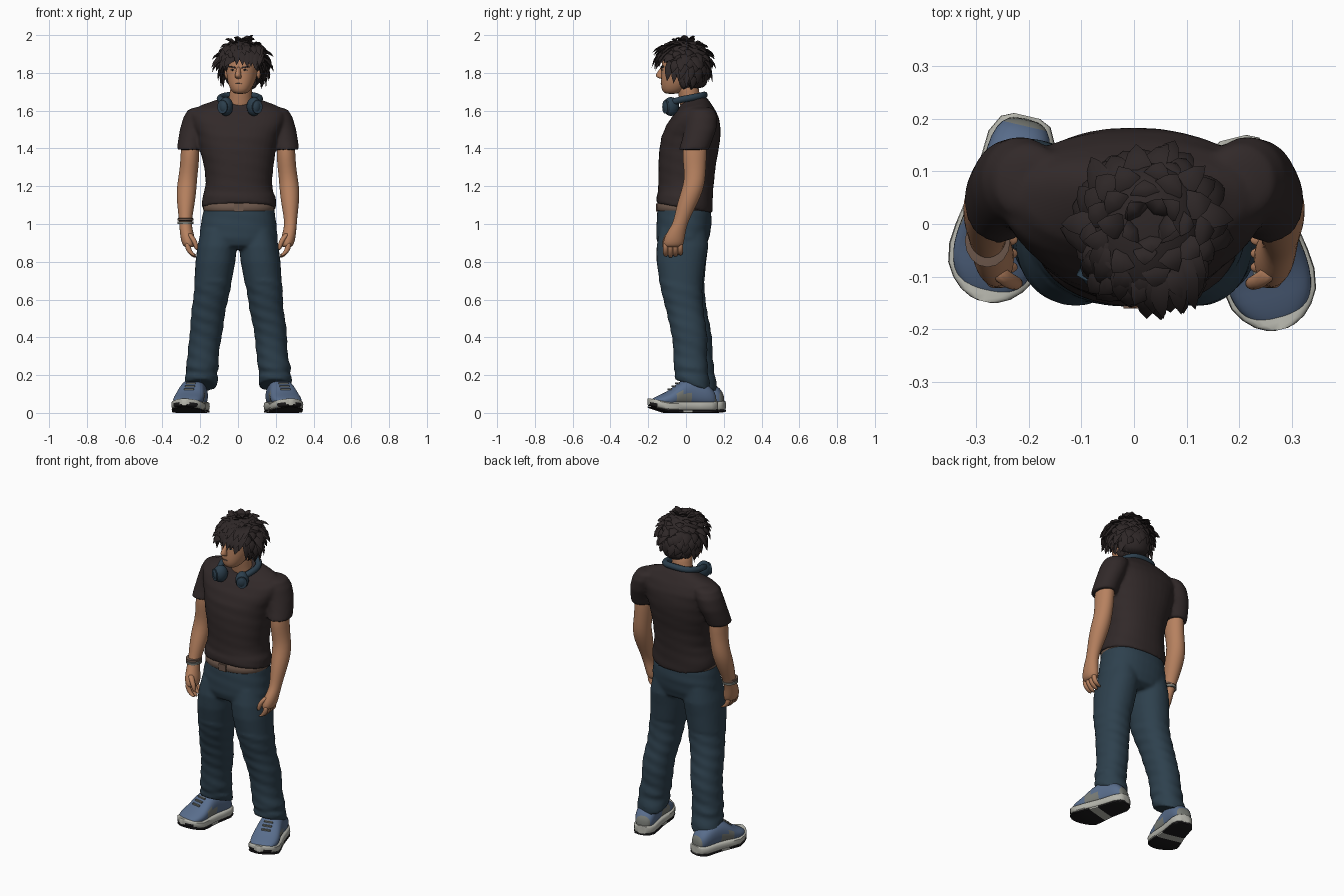
import bpy, bmesh, math, random
from mathutils import Vector, Matrix

if "Cube" in bpy.data.objects:
    bpy.data.objects.remove(bpy.data.objects["Cube"])

random.seed(7)
PI = math.pi
I4 = Matrix.Identity(4)


def mat(name, r, g, b):
    m = bpy.data.materials.new(name)
    m.diffuse_color = (r, g, b, 1)
    m.use_nodes = True
    m.node_tree.nodes["Principled BSDF"].inputs["Base Color"].default_value = m.diffuse_color
    return m


HAIR = mat("hair_black", .027, .020, .020)
SHIRT = mat("shirt_charcoal", .031, .022, .022)
SKIN = mat("skin_tan", .47, .22, .115)
DENIM = mat("denim_blue", .027, .052, .075)
BELT = mat("belt_brown", .15, .095, .07)
SHOE = mat("shoe_blue", .10, .155, .265)
SOLE = mat("sole_grey", .46, .46, .41)
TREAD = mat("tread_black", .012, .011, .012)
PHONES = mat("headphone_blue", .025, .050, .075)
ACCENT = mat("trim_grey", .19, .20, .18)


def finish(name, bm, mats, sub=0, sharp=40, M=I4, voxel=0):
    bmesh.ops.recalc_face_normals(bm, faces=bm.faces)
    bm.transform(M)
    me = bpy.data.meshes.new(name)
    bm.to_mesh(me)
    bm.free()
    for m in mats:
        me.materials.append(m)
    ob = bpy.data.objects.new(name, me)
    bpy.context.collection.objects.link(ob)
    for p in me.polygons:
        p.use_smooth = True
    if not sub and not voxel:
        me.set_sharp_from_angle(angle=math.radians(sharp))
    if sub:
        md = ob.modifiers.new("smooth", 'SUBSURF')
        md.levels = md.render_levels = sub
    if voxel:
        md = ob.modifiers.new("merge", 'REMESH')
        md.mode, md.voxel_size, md.use_smooth_shade = 'VOXEL', voxel, True
        md = ob.modifiers.new("soften", 'SMOOTH')
        md.factor, md.iterations = .5, 5
    return ob


def bridge(bm, rings):
    """Join successive rings of points and cap both ends."""
    vs = [[bm.verts.new(p) for p in r] for r in rings]
    n = len(vs[0])
    for a, b in zip(vs, vs[1:]):
        for i in range(n):
            j = (i + 1) % n
            bm.faces.new((a[i], a[j], b[j], b[i]))
    bm.faces.new(vs[0])
    bm.faces.new(vs[-1])


def spow(v, e):
    return math.copysign(abs(v) ** e, v)


def loft(name, rows, m, n=20, e=1.0, fold=0, sub=1, M=I4, into=None):
    """Rows are x, y, z, x radius, y radius and an optional slope in y."""
    rows = [tuple(r) + (0,) * (6 - len(r)) for r in rows]
    if fold:
        rows = [tuple(p + (q - p) * k / 4 for p, q in zip(a, b))
                for a, b in zip(rows, rows[1:]) for k in range(4)] + [rows[-1]]
    rings = []
    for x, y, z, rx, ry, sl in rows:
        ring = []
        for i in range(n):
            a = 2 * PI * i / n
            f = 1 + fold * math.sin(2 * a + z * 60) * math.sin(z * 31 + a)
            dy = ry * f * spow(math.sin(a), e)
            ring.append((x + rx * f * spow(math.cos(a), e), y + dy, z + sl * dy))
        rings.append(ring)
    bm = bmesh.new()
    bridge(bm, rings)
    if into:
        bmesh.ops.recalc_face_normals(bm, faces=bm.faces)
        me = bpy.data.meshes.new(name)
        bm.to_mesh(me)
        bm.free()
        into.from_mesh(me)
        bpy.data.meshes.remove(me)
        return None
    return finish(name, bm, [m], sub, M=M)


def prim(name, kind, m, loc, scale, rot=(0, 0, 0), M=I4):
    bm = bmesh.new()
    if kind == "ball":
        bmesh.ops.create_uvsphere(bm, u_segments=18, v_segments=12, radius=1)
    elif kind == "disc":
        bmesh.ops.create_cone(bm, cap_ends=True, segments=20, radius1=1, radius2=1, depth=2)
    else:
        bmesh.ops.create_cube(bm, size=2)
    T = Matrix.Translation(loc)
    for ax, r in zip("XYZ", rot):
        T = T @ Matrix.Rotation(r, 4, ax)
    return finish(name, bm, [m], M=M @ T @ Matrix.Diagonal((*scale, 1)))


# Shirt body, tilted at the hem and neckline; sleeves are merged into it below
shirt, jeans = bmesh.new(), bmesh.new()
loft("torso", [
    (.005, -.008, 1.084, .196, .148, -.17), (.005, -.007, 1.108, .197, .149, -.13),
    (.005, -.006, 1.14, .194, .148, -.07), (.005, -.002, 1.17, .183, .146),
    (.005, 0, 1.22, .175, .147), (.003, .005, 1.30, .183, .151),
    (0, .016, 1.39, .200, .157), (0, .026, 1.47, .217, .157, .05),
    (0, .038, 1.54, .245, .140, .10), (0, .042, 1.59, .248, .112, .15),
    (.003, .042, 1.624, .205, .088, .2), (.006, .037, 1.646, .130, .070, .35),
    (.01, .032, 1.660, .085, .060, .42)], SHIRT, n=36, e=.88, fold=.012, into=shirt)

# Hips and belt
loft("hips", [
    (.004, -.01, 1.10, .180, .137), (.004, -.01, 1.06, .190, .143),
    (.004, -.011, 1.0, .200, .146), (.004, -.016, .93, .207, .141),
    (.004, -.018, .885, .203, .127), (.004, -.018, .865, .17, .09)],
    DENIM, n=36, e=.88, fold=.012, into=jeans)
loft("belt", [(.004, -.01, 1.062, .180, .138), (.004, -.01, 1.065, .192, .148),
              (.004, -.01, 1.114, .188, .146), (.004, -.01, 1.117, .175, .135)], BELT, n=28, e=.88)
prim("belt_buckle", "box", BELT, (.004, -.155, 1.088), (.024, .005, .021))

for s, tag in ((1, "left"), (-1, "right")):
    # Trouser leg: z, inner x, outer x, front y, back y, slope
    legs = [(.97, .008, .195, -.14, .11), (.88, .006, .215, -.156, .118),
            (.80, .014, .225, -.156, .103), (.70, .033, .231, -.141, .089),
            (.60, .053, .238, -.123, .086), (.53, .066, .245, -.101, .096),
            (.47, .077, .253, -.086, .107), (.38, .091, .260, -.073, .112),
            (.29, .102, .267, -.064, .112), (.24, .103, .279, -.065, .119),
            (.21, .113, .274, -.055, .114), (.185, .106, .284, -.063, .123, -.2),
            (.160, .110, .284, -.062, .125, -.3), (.145, .111, .283, -.060, .124, -.35)]
    rows = []
    for r in legs:
        sh = .045 * max(0, 1 - r[0] / .88) if s < 0 else 0
        rows.append((s * (r[1] + r[2]) / 2, (r[3] + r[4]) / 2 + sh, r[0],
                     (r[2] - r[1]) / 2, (r[4] - r[3]) / 2, r[5] if len(r) > 5 else 0))
    loft("trouser_leg", rows[:4], DENIM, n=28, e=.92, into=jeans)
    loft("trouser_shin", rows[3:], DENIM, n=28, e=.92, fold=.045, into=jeans)

    # Sleeve
    loft("sleeve", [(s * a, *r) for a, *r in (
        (.185, .075, 1.618, .04, .05), (.197, .080, 1.605, .068, .070),
        (.214, .083, 1.565, .075, .083), (.235, .076, 1.50, .073, .085),
        (.250, .058, 1.44, .068, .081), (.256, .044, 1.40, .067, .080),
        (.256, .042, 1.393, .066, .079))], SHIRT, n=28, into=shirt)
    # Arm down to the knuckles
    loft(tag + "_arm", [(s * a, *r) for a, *r in (
        (.25, .050, 1.46, .046, .060), (.254, .045, 1.38, .051, .067),
        (.257, .046, 1.31, .050, .061), (.267, .048, 1.24, .051, .056),
        (.273, .034, 1.18, .054, .059), (.276, .008, 1.11, .048, .055),
        (.278, -.018, 1.04, .037, .044), (.278, -.032, 1.0, .034, .041),
        (.274, -.048, .965, .035, .048), (.266, -.062, .925, .039, .056),
        (.261, -.068, .89, .035, .055), (.258, -.07, .875, .023, .046))], SKIN, n=16)
    # Curled fingers and thumb
    for i in range(4):
        y = -.108 + .026 * i
        tip = .822 + .006 * abs(i - 1)
        loft(tag + "_finger", [(s * .268, y, .905, .014, .015), (s * .266, y, .872, .017, .0155),
                               (s * .250, y, .845, .016, .0145), (s * .232, y, tip + .004, .013, .013),
                               (s * .226, y, tip, .006, .006)], SKIN, n=8)
    loft(tag + "_thumb", [(s * .262, -.088, .955, .016, .018), (s * .240, -.107, .925, .017, .017),
                          (s * .224, -.113, .895, .015, .015), (s * .219, -.112, .860, .009, .010)],
         SKIN, n=8)

    # Shoe: heel and toe points, then stations along the foot
    heel, toe = ((Vector((.188, .163, 0)), Vector((.280, -.2, 0))) if s > 0 else
                 (Vector((-.203, .205, 0)), Vector((-.285, -.147, 0))))
    ax = toe - heel
    side = Vector((-ax.y, ax.x, 0)).normalized()
    foot = [(0, .024, .085), (.03, .046, .115), (.12, .062, .150), (.28, .065, .175),
            (.40, .068, .190), (.54, .076, .168), (.64, .082, .135), (.74, .085, .110),
            (.84, .079, .095), (.91, .064, .082), (.96, .046, .072), (.99, .026, .062), (1, .012, .055)]

    def lift(t):
        return .11 * max(0, t - .74) + .05 * max(0, .1 - t)

    def station(t, w, lo, hi, e, n=20):
        c, mid, h = heel + ax * t, (lo + hi) / 2, (hi - lo) / 2
        return [c + side * (w * spow(math.cos(2 * PI * i / n), e))
                + Vector((0, 0, mid + h * spow(math.sin(2 * PI * i / n), e))) for i in range(n)]

    bm = bmesh.new()
    bridge(bm, [station(.015 + t * .97, w * .97, .03 + lift(t) * .5, h, .85) for t, w, h in foot])
    for f in bm.faces:
        c = f.calc_center_median()
        t = (c - heel).dot(ax) / ax.length_squared
        if (.43 < t < .6 or t < .05) and .05 < c.z < .115:
            f.material_index = 1
    finish(tag + "_shoe_upper", bm, [SHOE, ACCENT], 1)
    for part, grow, lo, hi, m in (("midsole", 1.05, .010, .060, SOLE), ("tread", 1.03, 0, .016, TREAD)):
        bm = bmesh.new()
        bridge(bm, [station(t, w * grow, lo + lift(t), hi + lift(t) * .6, .45) for t, w, h in foot])
        for f in bm.faces:
            c = f.calc_center_median()
            t = (c - heel).dot(ax) / ax.length_squared
            if part == "tread" and .41 < t < .53:
                f.material_index = 1
            elif part == "midsole" and t > .88 and c.z < .05:
                f.material_index = 1
        finish(tag + "_" + part, bm, [m, SOLE if part == "tread" else TREAD])
    # Laces
    for k in range(4):
        t = .52 + .055 * k
        c = heel + ax * t
        prim(tag + "_lace", "box", ACCENT, (c.x, c.y, .174 - .0165 * k), (.026, .005, .004),
             (0, 0, math.atan2(side.y, side.x)))

finish("shirt", shirt, [SHIRT], voxel=.009)
finish("jeans", jeans, [DENIM], voxel=.009)

# Bracelet of stacked bands on one wrist
for dz in (0, .017):
    loft("bracelet", [(-.278, -.032, 1.0 + dz, .034, .040), (-.278, -.032, 1.001 + dz, .043, .050),
                      (-.278, -.032, 1.013 + dz, .043, .050), (-.278, -.032, 1.014 + dz, .034, .040)],
         BELT if dz else ACCENT, n=16, sub=0)

# Neck
loft("neck", [(.01, .03, 1.58, .072, .058), (.01, .024, 1.645, .063, .056),
              (.015, .012, 1.70, .058, .057), (.022, .008, 1.76, .06, .06)], SKIN)

# Head, turned slightly to one side
H = Matrix.Translation((.027, 0, 0)) @ Matrix.Rotation(math.radians(-11), 4, 'Z')
loft("head", [(0, -.078, 1.688, .027, .029), (0, -.073, 1.70, .047, .055),
              (0, -.055, 1.735, .067, .080), (0, -.036, 1.78, .080, .097),
              (0, -.025, 1.83, .085, .105), (0, -.02, 1.88, .085, .108),
              (0, -.012, 1.92, .075, .095), (0, -.01, 1.945, .045, .06)], SKIN, e=.93, M=H)
loft("nose", [(0, -.122, 1.835, .010, .012), (0, -.134, 1.805, .013, .020),
              (0, -.142, 1.785, .018, .027), (0, -.134, 1.774, .018, .020),
              (0, -.126, 1.768, .010, .010)], SKIN, n=12, M=H)
prim("mouth", "ball", BELT, (0, -.132, 1.743), (.020, .005, .0025), M=H)
for s in (-1, 1):
    prim("eye_white", "ball", SOLE, (s * .034, -.119, 1.815), (.012, .006, .004), (0, 0, s * .35), H)
    prim("iris", "ball", TREAD, (s * .033, -.123, 1.816), (.007, .004, .005), M=H)
    prim("eyebrow", "box", HAIR, (s * .036, -.121, 1.831), (.021, .006, .004), (0, -s * .15, s * .35), H)
    prim("ear", "ball", SKIN, (s * .086, -.01, 1.80), (.012, .022, .032), M=H)

# Hair: inner cap, then swept tapered locks
loft("hair_cap", [(0, .055, 1.715, .055, .045), (0, .045, 1.76, .088, .074), (0, .025, 1.81, .108, .098),
                  (0, .002, 1.855, .116, .122), (0, -.010, 1.90, .116, .134), (0, -.012, 1.94, .096, .116),
                  (0, -.006, 1.966, .055, .070), (0, -.004, 1.974, .02, .02)], HAIR, M=H)


def lock(bm, base, tip, out, w):
    axis = (tip - base).normalized()
    u = axis.cross(out).normalized()
    v = u.cross(axis)
    end = bm.verts.new(tip)
    rings = []
    for t, k, bulge in ((0, .7, -.014), (.35, 1, .004), (.7, .6, .006)):
        c = base.lerp(tip, t) + out * bulge
        rings.append([bm.verts.new(c + d * w * k) for d in (u, v * .4, -u, -v * .4)])
    for i in range(4):
        j = (i + 1) % 4
        for a, b in zip(rings, rings[1:]):
            bm.faces.new((a[i], a[j], b[j], b[i]))
        bm.faces.new((rings[2][i], rings[2][j], end))
    bm.faces.new(rings[0])


bm = bmesh.new()
N = 150
for i in range(N):
    z = 1 - 2 * (i + .5) / N
    a = i * 2.39996
    d = Vector((math.cos(a) * math.sqrt(1 - z * z), math.sin(a) * math.sqrt(1 - z * z), z))
    if (d.y < -.25 and z < .25) or z < -.9 or (z < -.25 and d.y < .05):
        continue
    p = Vector((d.x * .114, d.y * .122 - .008, 1.862 + z * .106))
    if z < -.3:
        p.z -= .015
    down = Vector((0, 0, -1)) + d * z
    if down.length < .6:
        down = down.normalized() * .6
    swirl = d.cross(Vector((0, 0, 1))) * random.uniform(-.01, .05)
    tip = p + d * random.uniform(.010, .036) + down * random.uniform(.055, .10) + swirl
    tip.z = max(1.705, min(tip.z, 2.0))
    lock(bm, p, tip, d, random.uniform(.022, .030))
# Upright tuft at the crown
for i in range(5):
    a = i * 1.26
    lock(bm, Vector((.02 * math.cos(a), .02 * math.sin(a), 1.965)),
         Vector((.055 * math.cos(a), .055 * math.sin(a), 2.0 - .004 * i)), Vector((0, 0, 1)), .024)
# Parted fringe in two layers, fuller on one side, and sideburn locks
for i in range(-5, 7):
    x = .018 * i
    y = -.128 + 4 * x * x
    push = .016 if i > 0 else 0
    drop = 1.87 if i in (-2, -1) else random.uniform(1.812, 1.84)
    lock(bm, Vector((x, y + .008, 1.93)),
         Vector((x * 1.1 + random.uniform(-.01, .025), y - push - random.uniform(.02, .04), drop)),
         Vector((x * 3, -1, .2)).normalized(), .021)
    lock(bm, Vector((x * .9, y + .035, 1.955)),
         Vector((x * 1.1 + random.uniform(-.01, .03), y - push - random.uniform(.02, .042),
                 random.uniform(1.87, 1.91))), Vector((x * 3, -1, .6)).normalized(), .021)
for s in (-1, 1):
    for k in range(4):
        lock(bm, Vector((s * .097, -.065 + .03 * k, 1.865)),
             Vector((s * random.uniform(.105, .125), -.08 + .035 * k, 1.755 - .012 * k)),
             Vector((s, 0, 0)), .023)
finish("hair_locks", bm, [HAIR], sharp=75, M=H)

# Headphones resting round the neck
for x, s in ((-.064, -1), (.084, 1)):
    prim("ear_cup", "ball", PHONES, (x, -.080, 1.622), (.038, .044, .050), (0, 0, s * .4))
    prim("ear_cup_plate", "disc", PHONES, (x + s * .010, -.094, 1.62), (.030, .036, .020),
         (PI / 2, s * .5, 0))
cu = bpy.data.curves.new("band_path", 'CURVE')
cu.dimensions = '3D'
cu.bevel_depth = .018
cu.bevel_resolution = 3
sp = cu.splines.new('NURBS')
band = [(-.07, -.08, 1.64), (-.09, -.045, 1.655), (-.098, .025, 1.668), (-.065, .088, 1.680),
        (.01, .100, 1.685), (.085, .088, 1.680), (.118, .025, 1.668), (.110, -.045, 1.655), (.088, -.08, 1.64)]
sp.points.add(len(band) - 1)
for pt, co in zip(sp.points, band):
    pt.co = (*co, 1)
sp.use_endpoint_u = True
sp.order_u = 3
cu.materials.append(PHONES)
bpy.context.collection.objects.link(bpy.data.objects.new("headphone_band", cu))
